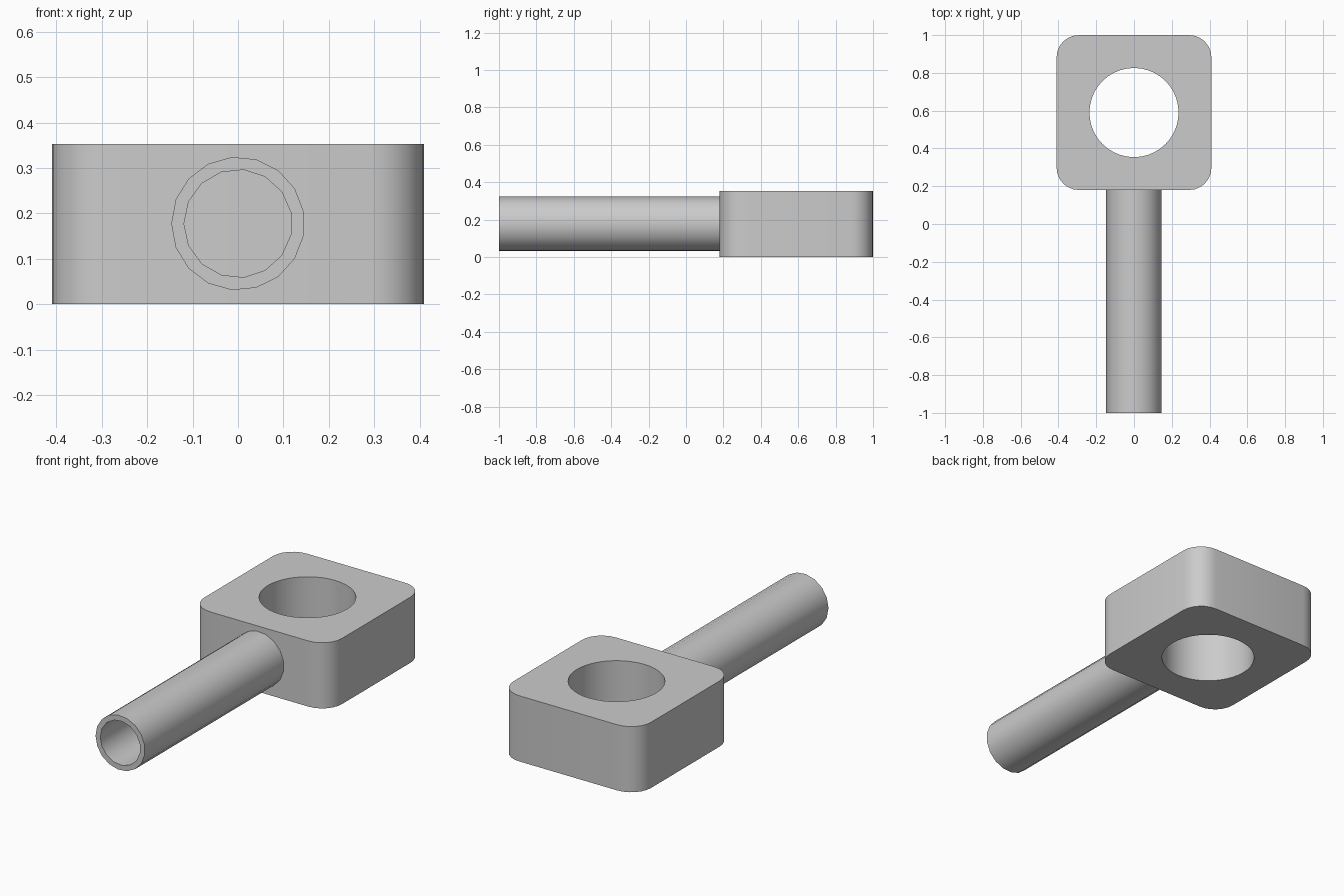
import bpy
import bmesh
from math import cos, sin, pi, radians
from mathutils import Vector

cube = bpy.data.objects.get("Cube")
if cube:
    bpy.data.objects.remove(cube, do_unlink=True)

grey = bpy.data.materials.new("plain grey")
grey.use_nodes = True
colour = (0.6, 0.6, 0.6, 1)
grey.diffuse_color = colour
grey.node_tree.nodes["Principled BSDF"].inputs["Base Color"].default_value = colour


def prism(name, points, direction):
    """Extrude a flat outline along a direction into a closed solid."""
    bm = bmesh.new()
    base = bm.faces.new([bm.verts.new(p) for p in points])
    top = bmesh.ops.extrude_face_region(bm, geom=[base], use_keep_orig=True)["geom"]
    bmesh.ops.translate(bm, vec=direction,
                        verts=[v for v in top if isinstance(v, bmesh.types.BMVert)])
    bmesh.ops.recalc_face_normals(bm, faces=bm.faces)
    mesh = bpy.data.meshes.new(name)
    bm.to_mesh(mesh)
    bm.free()
    mesh.materials.append(grey)
    obj = bpy.data.objects.new(name, mesh)
    bpy.context.collection.objects.link(obj)
    return obj


def ring(centre, radius, sides, u, v):
    """Circle of points in the plane of u and v, starting at -u."""
    angles = [pi + 2 * pi * i / sides for i in range(sides)]
    return [Vector(centre) + radius * (u * cos(a) + v * sin(a)) for a in angles]


def cut_and_shade(obj, cutter):
    """Subtract the cutter, remove it and smooth the curved walls."""
    cutter.hide_render = True
    mod = obj.modifiers.new("bore", 'BOOLEAN')
    mod.operation = 'DIFFERENCE'
    mod.solver = 'EXACT'
    mod.object = cutter
    bpy.ops.object.select_all(action='DESELECT')
    obj.select_set(True)
    bpy.context.view_layer.objects.active = obj
    bpy.ops.object.modifier_apply(modifier=mod.name)
    bpy.data.objects.remove(cutter, do_unlink=True)
    bpy.ops.object.shade_smooth_by_angle(angle=radians(30))


X, Y, Z = Vector((1, 0, 0)), Vector((0, 1, 0)), Vector((0, 0, 1))

# Block with rounded upright corners
half, height, corner, steps = 0.41, 0.353, 0.118, 6
middle = Vector((0, 0.59, 0))
outline = []
for quarter in range(4):
    mid = pi / 4 + quarter * pi / 2
    reach = (half - corner) * 2 ** 0.5
    for i in range(steps + 1):
        a = quarter * pi / 2 + i * pi / 2 / steps
        outline.append(middle + X * (reach * cos(mid) + corner * cos(a))
                       + Y * (reach * sin(mid) + corner * sin(a)))
block = prism("block", outline, Z * height)

# Round hole straight through the block
hole = prism("hole_cutter", ring(middle - Z * 0.1, 0.236, 40, X, Y), Z * 0.6)
cut_and_shade(block, hole)

# Hollow tube reaching from the front to the block
axis_z = 0.1775
tube = prism("tube", ring((0, -1, axis_z), 0.147, 17, X, Z), Y * 1.18)
bore = prism("bore_cutter", ring((0, -1.1, axis_z), 0.119, 15, X, Z), Y * 1.4)
cut_and_shade(tube, bore)
